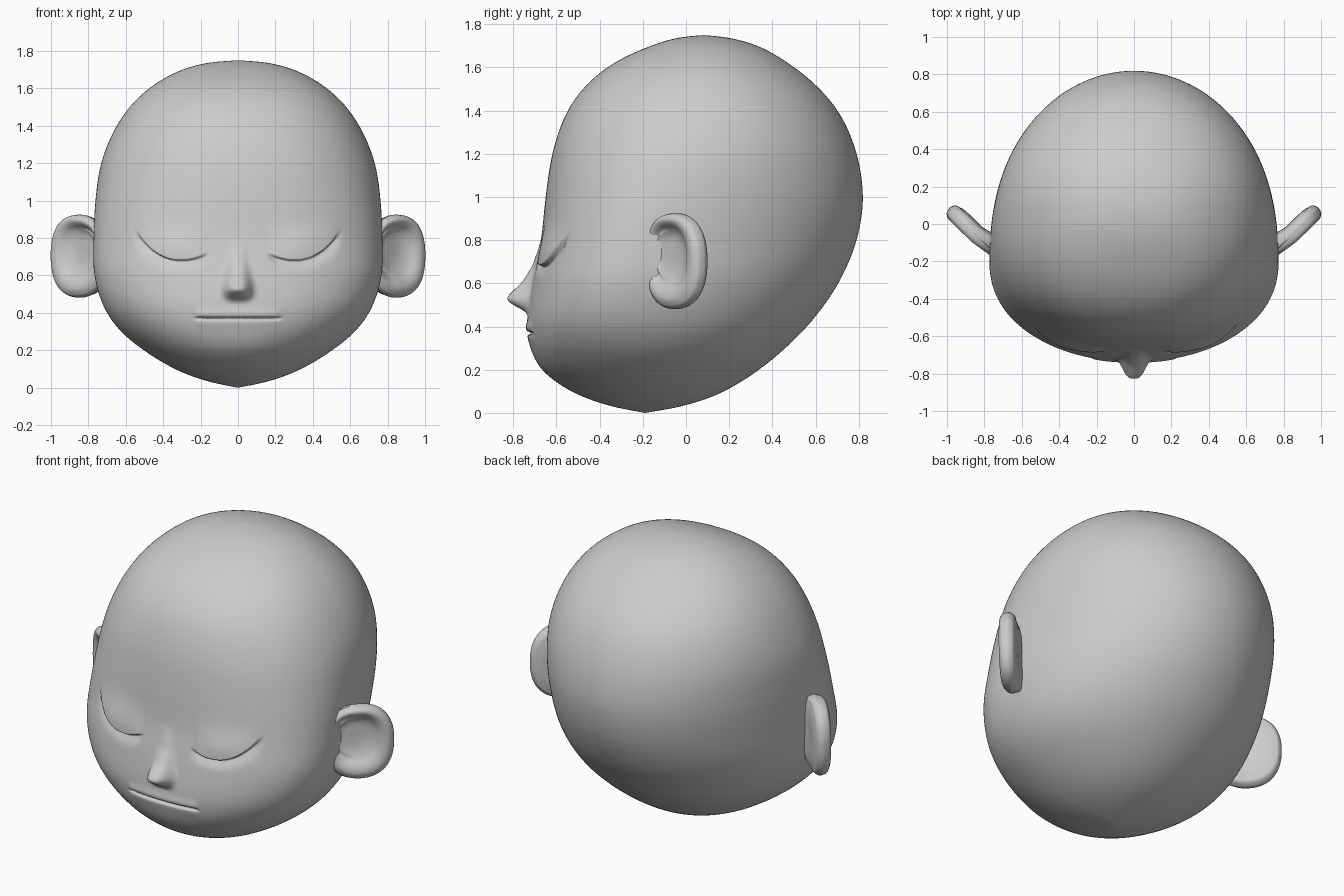
import bpy, bmesh, math
from mathutils import Vector

if "Cube" in bpy.data.objects:
    bpy.data.objects.remove(bpy.data.objects["Cube"])


def smooth(a, b, v):
    t = max(0.0, min(1.0, (v - a) / (b - a)))
    return t * t * (3 - 2 * t)


def spline(rows, i, t):
    """Point between row i and i+1, with tangents scaled by chord length."""
    n = len(rows) - 1
    p = [Vector(rows[max(0, min(n, i + k))]) for k in (-1, 0, 1, 2)]
    d = [max((b - a).length, 1e-6) for a, b in zip(p, p[1:])]
    s = [(b - a) / e for a, b, e in zip(p, p[1:], d)]
    m1 = (s[0] * d[1] + s[1] * d[0]) / (d[0] + d[1]) if i > 0 else s[1]
    m2 = (s[1] * d[2] + s[2] * d[1]) / (d[1] + d[2]) if i < n - 1 else s[1]
    t2, t3 = t * t, t * t * t
    return (p[1] * (2 * t3 - 3 * t2 + 1) + p[2] * (3 * t2 - 2 * t3)
            + (m1 * (t3 - 2 * t2 + t) + m2 * (t3 - t2)) * d[1])


def lerp(table, v):
    for (x0, y0), (x1, y1) in zip(table, table[1:]):
        if x0 <= v <= x1:
            return y0 + (y1 - y0) * (v - x0) / (x1 - x0)
    return 0.0


def skin(name, rings):
    """Join closed rings of points into a smooth surface with fan ends."""
    bm = bmesh.new()
    loops = [[bm.verts.new(p) for p in ring] for ring in rings]
    n = len(loops[0])
    for a, b in zip(loops, loops[1:]):
        for j in range(n):
            bm.faces.new((a[j], a[(j + 1) % n], b[(j + 1) % n], b[j]))
    bmesh.ops.remove_doubles(bm, verts=loops[0] + loops[-1], dist=1e-5)
    bmesh.ops.recalc_face_normals(bm, faces=bm.faces)
    for f in bm.faces:
        f.smooth = True
    me = bpy.data.meshes.new(name)
    bm.to_mesh(me)
    bm.free()
    ob = bpy.data.objects.new(name, me)
    bpy.context.collection.objects.link(ob)
    return ob


# Facial relief: outward offset at a point on the front of the head
NOSE = [(.46, 0), (.48, .03), (.505, .085), (.53, .112), (.555, .092),
        (.61, .045), (.68, .016), (.8, 0)]


def relief(x, z):
    ax = abs(x)
    # nose
    hw = .066 - .1 * smooth(.5, .75, z) * .25
    h = sum(lerp(NOSE, z + k * .005) for k in range(-3, 4)) / 7
    off = h * math.exp(-(ax / hw) ** 3)
    # mouth groove between two soft lips
    m = 1 - smooth(.2, .245, ax)
    dz = z - .37
    off += m * (-.02 * math.exp(-(dz / .007) ** 2)
                + .007 * math.exp(-((dz - .025) / .025) ** 2)
                + .003 * math.exp(-((dz + .025) / .025) ** 2))
    # closed eyelid overhanging its crease
    if ax < .3:
        q = (.3 - ax) / .13
        line, slope = .68 + .033 * q * q, .5 * q
    else:
        q = (ax - .3) / .245
        line, slope = .68 + .15 * q ** 2.3, 1.4 * q ** 1.3
    d = (z - line) / math.sqrt(1 + slope * slope)
    ends = smooth(.15, .21, ax) * (1 - smooth(.5, .565, ax))
    lid = .02 * math.exp(-((ax - .35) / .17) ** 2 - ((z - .75) / .1) ** 2)
    up = smooth(-.004, .005, d)
    off += ends * (lid * up - .018 * (1 - up) * math.exp(-(d / .035) ** 2))
    return off


# Head: horizontal sections (height, half width, front y, back y, y of widest point)
ROWS = [(0, 0, -.19, -.19, -.19), (.03, .15, -.345, -.02, -.18),
        (.09, .32, -.515, .16, -.18), (.19, .49, -.66, .325, -.19),
        (.3, .625, -.72, .46, -.2), (.4, .70, -.735, .56, -.21),
        (.6, .767, -.712, .705, -.21), (.8, .772, -.672, .79, -.16),
        (1.0, .762, -.65, .82, -.08), (1.2, .733, -.62, .792, .0),
        (1.4, .65, -.55, .705, .05), (1.53, .555, -.452, .59, .07),
        (1.63, .435, -.32, .46, .08), (1.7, .3, -.165, .335, .08),
        (1.738, .16, -.04, .2, .08), (1.75, 0, .08, .08, .08)]
STEPS = [8, 8, 8, 12, 20, 36, 36, 20, 10, 10, 8, 8, 8, 8, 8]
SEG = 320


def head_ring(row):
    z, w, front, back, mid = row
    ring = []
    e = 2 / (2 + .25 * smooth(.1, .5, z))
    for j in range(SEG):
        t = 2 * math.pi * j / SEG
        a = t + .45 * math.sin(t)          # denser towards the face
        s, c = math.sin(a), math.cos(a)
        if c > 0:
            x, y = w * s, mid + (back - mid) * c
        else:
            x = w * math.copysign(abs(s) ** e, s)
            y = mid - (mid - front) * abs(c) ** e
            if .28 < z < 1.1 and y < -.3:
                n = Vector((x * .7, y)).normalized() * relief(x, z)
                x, y = x + n.x, y + n.y
        ring.append((x, y, z))
    return ring


rows = [spline(ROWS, i, k / n) for i, n in enumerate(STEPS) for k in range(n)] + [Vector(ROWS[-1])]
for _ in range(12):                        # relax the section table
    rows = rows[:1] + [a * .25 + b * .5 + c * .25
                       for a, b, c in zip(rows, rows[1:], rows[2:])] + rows[-1:]
skin("head", [head_ring(r) for r in rows])

# Ears: dished disc with a rolled rim, set at 45 degrees (radius, height)
EAR = [(0, -.02), (.2, -.02), (.42, -.012), (.58, .006), (.7, .028), (.8, .037),
       (.91, .031), (.98, .012), (1, -.012), (.95, -.036), (.82, -.05), (.5, -.06),
       (.2, -.06), (0, -.06)]
centre = Vector((.855, -.057, .703))
out, face = Vector((.71, .70, 0)), Vector((.70, -.71, 0))


def ear_ring(r, h):
    ring = []
    lean = max(0, 1 - r) if h > -.03 else 0
    for j in range(64):
        a = 2 * math.pi * j / 64
        c, s = math.cos(a), math.sin(a)
        u = .195 * r * math.copysign(abs(c) ** .85, c) - .06 * lean
        v = .222 * r * math.copysign(abs(s) ** .85, s) + .06 * lean
        root = max(0, -c) * r              # thicker behind, flatter in front at the root
        k = h - .04 * root if h < -.03 else h - .03 * root * (h > 0)
        ring.append(centre + out * u + face * k + Vector((0, 0, v)))
    return ring


ear = skin("ears", [ear_ring(*spline(EAR, i, k / 4))
                    for i in range(len(EAR) - 1) for k in range(4)] + [ear_ring(*EAR[-1])])
ear.modifiers.new("Mirror", 'MIRROR').use_axis[0] = True
